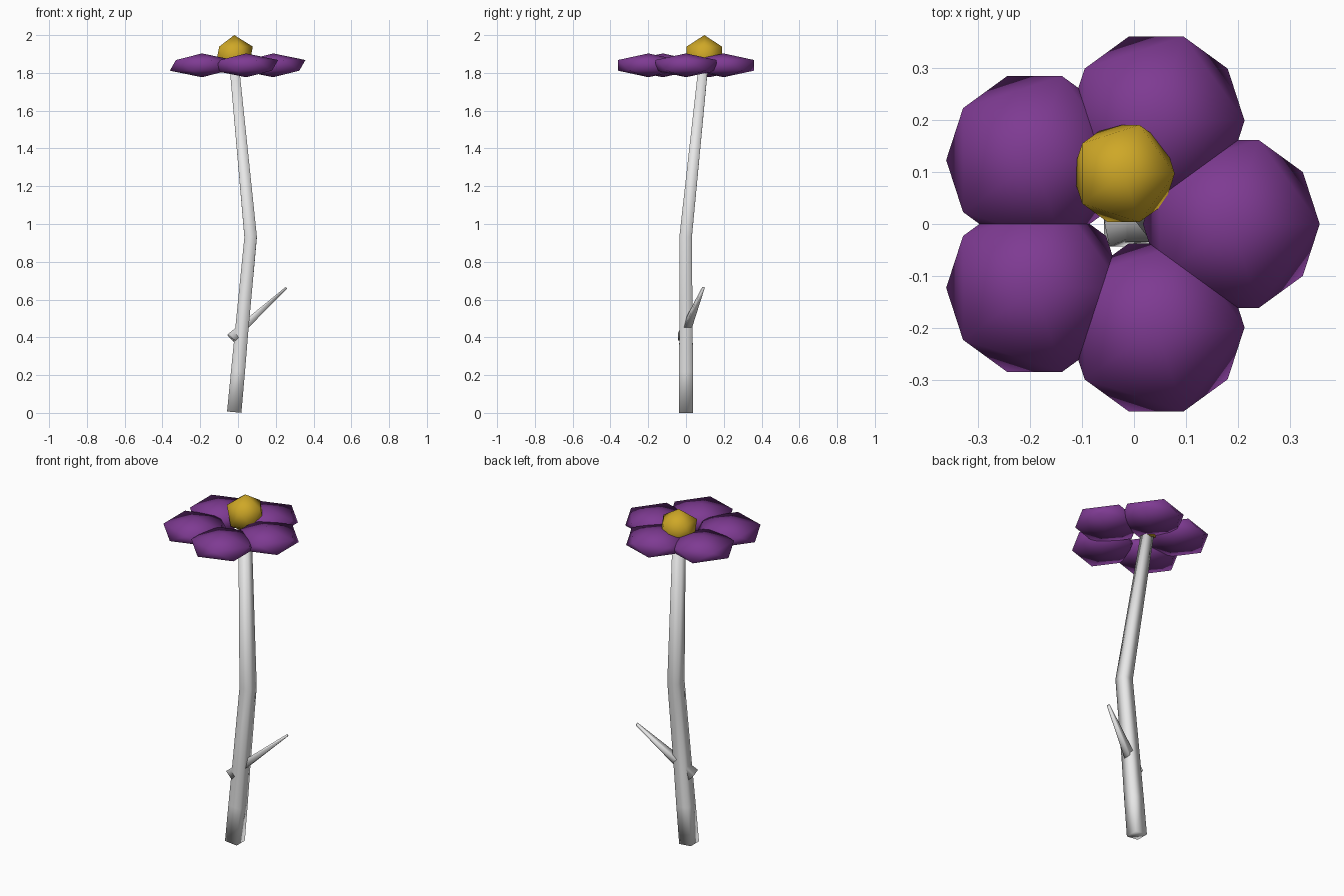
import bpy, bmesh, math
from mathutils import Vector

cube = bpy.data.objects.get("Cube")
if cube:
    bpy.data.objects.remove(cube, do_unlink=True)


def material(name, rgb):
    mat = bpy.data.materials.new(name)
    mat.use_nodes = True
    color = (*rgb, 1.0)
    mat.diffuse_color = color
    mat.node_tree.nodes["Principled BSDF"].inputs["Base Color"].default_value = color
    return mat


purple = material("petal purple", (0.21, 0.043, 0.29))
gold = material("pollen gold", (0.62, 0.39, 0.02))
grey = material("stem pale grey", (0.8, 0.8, 0.8))


def finish(name, bm, mat):
    """Turn a bmesh into a smooth shaded object."""
    bmesh.ops.recalc_face_normals(bm, faces=bm.faces)
    for face in bm.faces:
        face.smooth = True
    mesh = bpy.data.meshes.new(name)
    bm.to_mesh(mesh)
    bm.free()
    mesh.materials.append(mat)
    obj = bpy.data.objects.new(name, mesh)
    bpy.context.collection.objects.link(obj)
    return obj


def ball(name, center, size, mat):
    """Twenty-sided ball, squashed by size."""
    bm = bmesh.new()
    bmesh.ops.create_icosphere(bm, subdivisions=1, radius=1.0)
    bmesh.ops.scale(bm, vec=size, verts=bm.verts)
    bmesh.ops.translate(bm, vec=center, verts=bm.verts)
    return finish(name, bm, mat)


def square_tube(name, path, half_widths, mat):
    """Square-section tube that follows the path and tapers."""
    pts = [Vector(p) for p in path]
    bm = bmesh.new()
    rings = []
    for i, (p, h) in enumerate(zip(pts, half_widths)):
        along = (pts[min(i + 1, len(pts) - 1)] - pts[max(i - 1, 0)]).normalized()
        side = Vector((0, 1, 0)).cross(along).normalized()
        depth = along.cross(side)
        corners = ((1, 1), (-1, 1), (-1, -1), (1, -1))
        rings.append([bm.verts.new(p + h * (a * side + b * depth)) for a, b in corners])
    for low, high in zip(rings, rings[1:]):
        for k in range(4):
            n = (k + 1) % 4
            bm.faces.new((low[k], low[n], high[n], high[k]))
    bm.faces.new(rings[0])
    bm.faces.new(rings[-1])
    return finish(name, bm, mat)


# Bent stem
square_tube("stem",
            [(-0.02, 0, 0.004), (0.0, 0, 0.22), (0.021, 0, 0.45),
             (0.067, -0.002, 0.93), (-0.02, 0.092, 1.84)],
            [0.038, 0.037, 0.035, 0.033, 0.025], grey)

# Thorn-like side shoot that pierces the stem
square_tube("side_shoot",
            [(-0.035, -0.018, 0.398), (0.256, 0.092, 0.662)],
            [0.026, 0.006], grey)

# Ring of five flat petals
for i in range(5):
    angle = math.tau * i / 5
    ball(f"petal_{i + 1}",
         (-0.022 + 0.209 * math.cos(angle), 0.209 * math.sin(angle), 1.84),
         (0.19, 0.19, 0.063), purple)

# Flower centre
ball("flower_centre", (-0.02, 0.097, 1.89), (0.11, 0.11, 0.11), gold)
